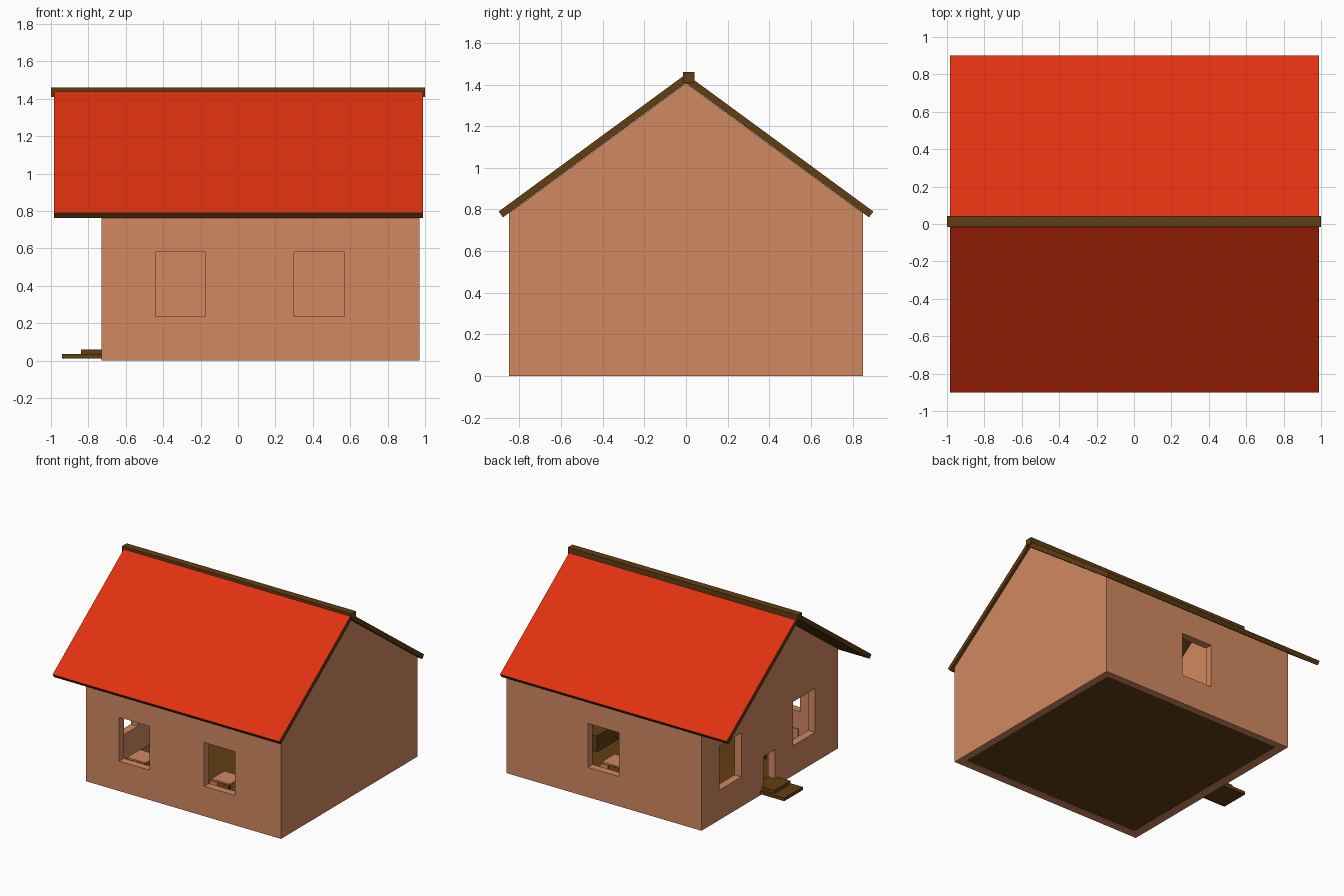
import bpy, bmesh
from mathutils import Vector

if "Cube" in bpy.data.objects:
    bpy.data.objects.remove(bpy.data.objects["Cube"])


def material(name, rgb):
    m = bpy.data.materials.new(name)
    m.diffuse_color = (*rgb, 1)
    m.use_nodes = True
    m.node_tree.nodes["Principled BSDF"].inputs["Base Color"].default_value = m.diffuse_color
    return m


TAN = material("tan plaster", (0.64, 0.25, 0.12))
RED = material("red roofing", (0.75, 0.031, 0.005))
BROWN = material("brown wood", (0.12, 0.047, 0.007))


def prism(name, profile, x0, x1, *mats):
    """Extrude a closed (y, z) profile along x."""
    bm = bmesh.new()
    face = bm.faces.new([bm.verts.new((x0, y, z)) for y, z in profile])
    ext = bmesh.ops.extrude_face_region(bm, geom=[face])
    verts = [v for v in ext["geom"] if isinstance(v, bmesh.types.BMVert)]
    bmesh.ops.translate(bm, verts=verts, vec=(x1 - x0, 0, 0))
    bmesh.ops.recalc_face_normals(bm, faces=bm.faces)
    me = bpy.data.meshes.new(name)
    bm.to_mesh(me)
    bm.free()
    for m in mats:
        me.materials.append(m)
    ob = bpy.data.objects.new(name, me)
    bpy.context.collection.objects.link(ob)
    return ob


def box(name, x0, x1, y0, y1, z0, z1, *mats):
    return prism(name, [(y0, z0), (y1, z0), (y1, z1), (y0, z1)], x0, x1, *mats)


def cut(target, cutter):
    mod = target.modifiers.new("cut", 'BOOLEAN')
    mod.operation = 'DIFFERENCE'
    mod.solver = 'EXACT'
    mod.object = cutter
    bpy.context.view_layer.objects.active = target
    bpy.ops.object.modifier_apply(modifier=mod.name)
    bpy.data.objects.remove(cutter)


# Wall shell with gables, open at top and bottom
X0, X1, W, T = -0.73, 0.97, 0.85, 0.06
walls = prism("walls", [(-W, 0), (W, 0), (W, 0.782), (0, 1.405), (-W, 0.782)], X0, X1, TAN)
cut(walls, box("hollow", X0 + T, X1 - T, -W + T, W - T, -0.2, 2))

# Window openings: two in front, one at the back, two beside the door
Z0, Z1 = 0.235, 0.58
for x0, x1, y0, y1 in [(-0.44, -0.175, -1, -0.7), (0.30, 0.57, -1, -0.7),
                       (-0.01, 0.26, 0.7, 1),
                       (-0.9, -0.6, 0.355, 0.627), (-0.9, -0.6, -0.565, -0.29)]:
    cut(walls, box("window_cutter", x0, x1, y0, y1, Z0, Z1))
# Door opening
cut(walls, box("door_cutter", -0.9, -0.6, -0.065, 0.08, 0.04, 0.29))

# Floor and entrance steps
box("floor", X0 + T, X1 - T, -W + T, W - T, 0.008, 0.035, BROWN)
box("lower_step", -0.94, X0, -0.11, 0.12, 0.01, 0.035, BROWN)
box("upper_step", -0.84, X0 + T, -0.10, 0.10, 0.035, 0.06, BROWN)

# Roof panels: red on top, brown underneath and on the edges
for side, label in ((-1, "front"), (1, "back")):
    pts = [(0, 1.45), (side * 0.9, 0.79), (side * 0.879, 0.762), (0, 1.407)]
    roof = prism(label + "_roof", pts, -0.985, 0.99, BROWN, RED)
    for p in roof.data.polygons:
        p.material_index = 1 if p.normal.z > 0.3 else 0

# Ridge beam
box("ridge_beam", -1, 1, -0.015, 0.042, 1.41, 1.46, BROWN)


# Furniture seen through the windows
def table(x, y, r=0.08, h=0.13):
    box("table_top", x - r, x + r, y - r, y + r, h - 0.012, h, TAN)
    for sx in (-1, 1):
        for sy in (-1, 1):
            a, b = x + sx * r * 0.8, y + sy * r * 0.8
            box("table_leg", a - 0.007, a + 0.007, b - 0.007, b + 0.007, 0.035, h - 0.012, BROWN)


def chair(x, y, side, r=0.035, h=0.085):
    box("chair_seat", x - r, x + r, y - r, y + r, h - 0.01, h, TAN)
    b = y + side * r
    box("chair_back", x - r, x + r, b - 0.005, b + 0.005, h, h + 0.08, TAN)
    for sx in (-1, 1):
        for sy in (-1, 1):
            a, c = x + sx * r * 0.8, y + sy * r * 0.8
            box("chair_leg", a - 0.005, a + 0.005, c - 0.005, c + 0.005, 0.035, h - 0.01, BROWN)


for x, y in ((0.22, -0.45), (0.28, 0.45), (-0.48, -0.50)):
    table(x, y)
    for s in (-1, 1):
        chair(x, y + s * 0.13, s)

# Low counter inside
box("counter", 0.60, 0.72, -0.25, 0.25, 0.035, 0.16, BROWN)
